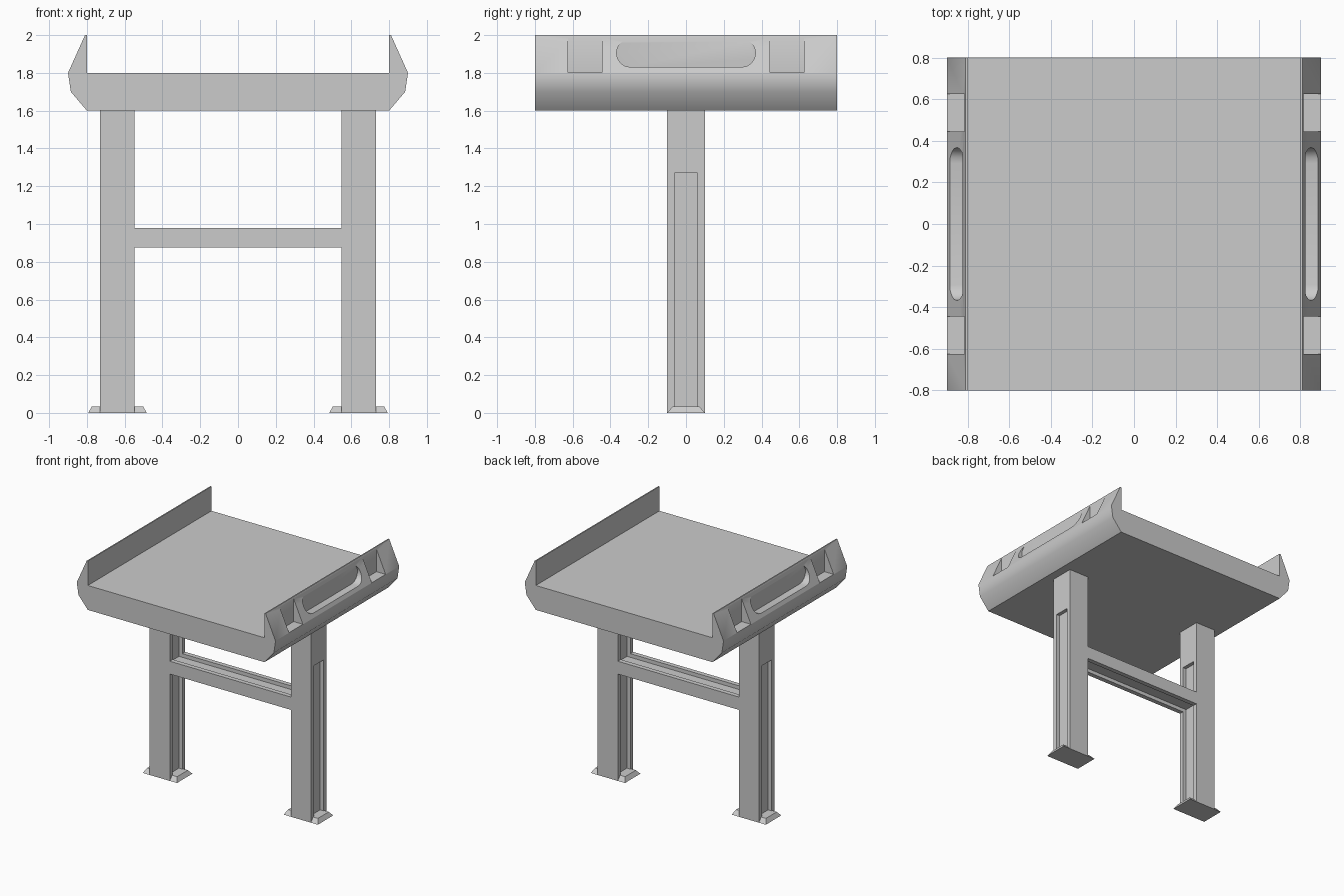
import bpy, bmesh, math

if "Cube" in bpy.data.objects:
    bpy.data.objects.remove(bpy.data.objects["Cube"])


def finish(name, bm):
    bmesh.ops.recalc_face_normals(bm, faces=bm.faces)
    me = bpy.data.meshes.new(name)
    bm.to_mesh(me)
    bm.free()
    ob = bpy.data.objects.new(name, me)
    bpy.context.collection.objects.link(ob)
    return ob


def prism(name, pts, lo, hi, axis='Y'):
    """Extrude a 2D outline: (x, z) along Y, or (y, z) along X."""
    bm = bmesh.new()
    put = (lambda a, b: (a, lo, b)) if axis == 'Y' else (lambda a, b: (lo, a, b))
    face = bm.faces.new([bm.verts.new(put(a, b)) for a, b in pts])
    ext = bmesh.ops.extrude_face_region(bm, geom=[face])
    d = hi - lo
    bmesh.ops.translate(bm, vec=(0, d, 0) if axis == 'Y' else (d, 0, 0),
                        verts=[v for v in ext['geom'] if isinstance(v, bmesh.types.BMVert)])
    return finish(name, bm)


def box(name, x0, x1, y0, y1, z0, z1):
    return prism(name, [(x0, z0), (x1, z0), (x1, z1), (x0, z1)], y0, y1)


def cut(ob, cutter):
    cutter.hide_render = True
    m = ob.modifiers.new("cut", 'BOOLEAN')
    m.operation, m.solver, m.object = 'DIFFERENCE', 'EXACT', cutter
    bpy.context.view_layer.objects.active = ob
    bpy.ops.object.modifier_apply(modifier=m.name)
    bpy.data.objects.remove(cutter)


def smooth(ob):
    bpy.ops.object.select_all(action='DESELECT')
    ob.select_set(True)
    bpy.context.view_layer.objects.active = ob
    bpy.ops.object.shade_smooth_by_angle(angle=math.radians(35))


def span(s, a, b):
    return sorted((s * a, s * b))


# Tray with raised sloping side walls
half = [(0.8, 1.6), (0.885, 1.7), (0.9, 1.8), (0.81, 2.0), (0.8, 2.0), (0.8, 1.8)]
tray = prism("tray", half + [(-x, z) for x, z in reversed(half)], -0.8, 0.8)

# Rounded handle slot and two square notches in each wall
r, zc = 0.075, 1.905
slot = []
for c, start in ((0.293, -90), (-0.293, 90)):
    for i in range(9):
        a = math.radians(start + i * 22.5)
        slot.append((c + r * math.cos(a), zc + r * math.sin(a)))
for s in (-1, 1):
    cut(tray, prism("slot_cutter", slot, *span(s, 0.825, 1.0), axis='X'))
    for t in (-1, 1):
        cut(tray, box("notch_cutter", *span(s, 0.816, 1.0), *span(t, 0.445, 0.625), 1.801, 2.1))
smooth(tray)

# H-shaped leg frame with crossbar
xo, xi, zb, zt, d = 0.73, 0.548, 0.875, 0.98, 0.03
right = [(xi, zb), (xi, 0), (xo, 0), (xo, 1.6), (xi, 1.6), (xi, zt)]
frame = prism("leg_frame", right + [(-x, z) for x, z in reversed(right)], -0.1, 0.1)

# Grooves along the legs and the crossbar
g = 0.062
for s in (-1, 1):
    cut(frame, box("groove", *span(s, xo - d, 0.9), -g, g, 0.02, 1.27))
    cut(frame, box("groove", *span(s, 0.4, xi + d), -g, g, 0.02, zb + d))
    cut(frame, box("groove", *span(s, 0.4, xi + d), -g, g, zt - d, 1.27))
cut(frame, box("groove", -0.45, 0.45, -g, g, zt - d, 1.2))
cut(frame, box("groove", -0.45, 0.45, -g, g, 0.6, zb + d))
smooth(frame)

# Tapered foot plates
for s, side in ((-1, "left"), (1, "right")):
    foot = box(side + "_foot", *span(s, 0.483, 0.793), -0.1, 0.1, 0, 0.035)
    for v in foot.data.vertices:
        if v.co.z > 0.01:
            v.co.y *= 0.7
            v.co.x += 0.02 if v.co.x < s * 0.638 else -0.02
